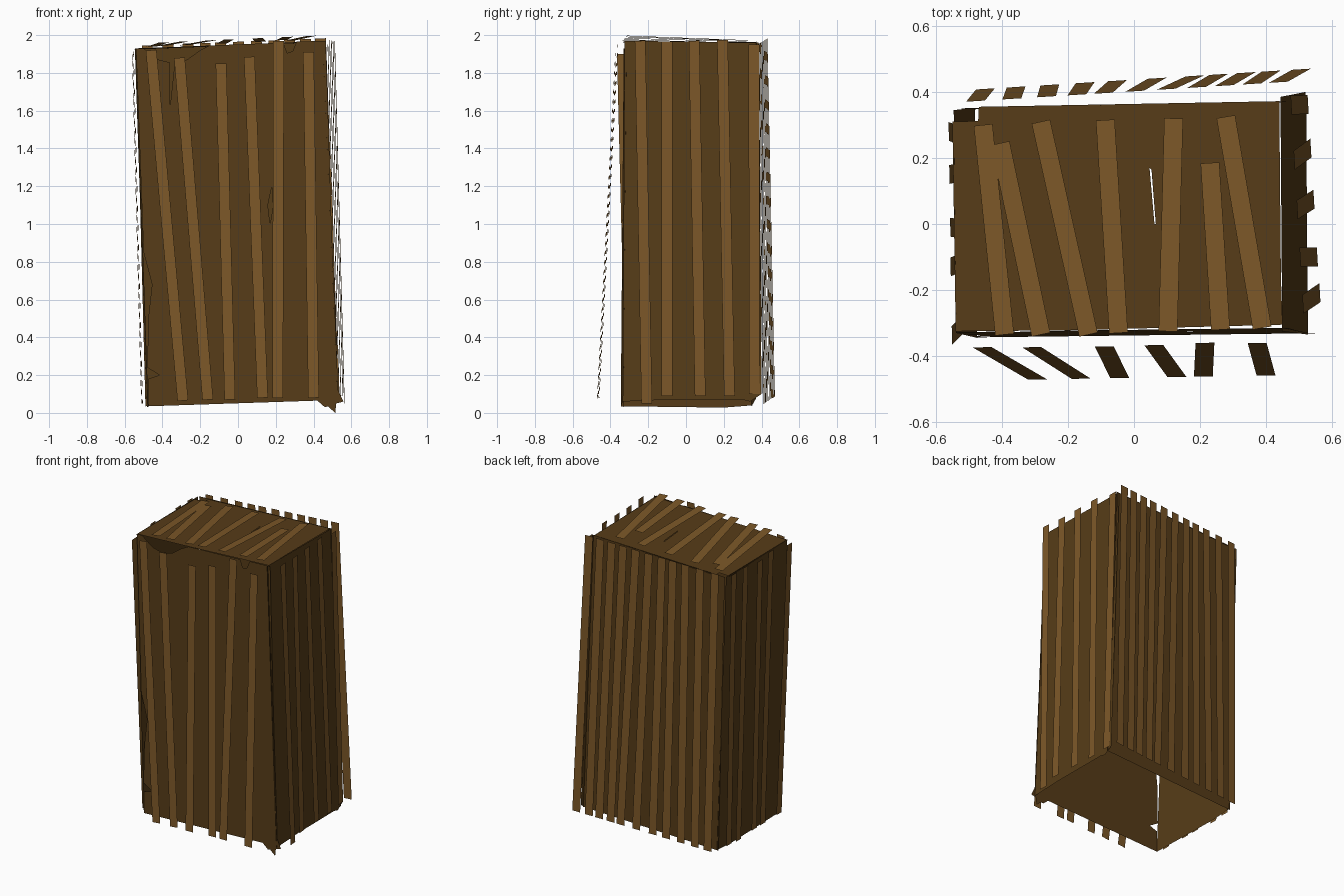
import bpy, bmesh
from mathutils import Vector


def material(name, rgb):
    m = bpy.data.materials.new(name)
    m.diffuse_color = (*rgb, 1)
    return m


PANEL = material("dark_wood", (0.094, 0.045, 0.009))
STRIP = material("light_wood", (0.2, 0.096, 0.021))

# Each side maps flat (u, v) drawing coordinates and a depth onto one face of the crate
SIDES = {
    "front": (lambda u, v, d: (u, d, v), Vector((0, -1, 0))),
    "back": (lambda u, v, d: (u, d, v), Vector((0, 1, 0))),
    "right": (lambda u, v, d: (d, u, v), Vector((1, 0, 0))),
    "left": (lambda u, v, d: (d, u, v), Vector((-1, 0, 0))),
    "top": (lambda u, v, d: (u, v, d), Vector((0, 0, 1))),
}


def sheet(name, side, loop_sets, depth, mat):
    """Flat sheets; every set is an outline followed by any holes."""
    place, outward = SIDES[side]
    bm = bmesh.new()
    for loops in loop_sets:
        edges = []
        for loop in loops:
            vs = [bm.verts.new(place(u, v, depth(u, v))) for u, v in loop]
            edges += [bm.edges.new((vs[i - 1], vs[i])) for i in range(len(vs))]
        bmesh.ops.triangle_fill(bm, use_beauty=True, use_dissolve=False,
                                edges=edges, normal=outward)
    bm.normal_update()
    for f in bm.faces:
        if f.normal.dot(outward) < 0:
            f.normal_flip()
    me = bpy.data.meshes.new(name)
    bm.to_mesh(me)
    bm.free()
    me.materials.append(mat)
    ob = bpy.data.objects.new(name, me)
    bpy.context.collection.objects.link(ob)


def strips(side, rows, depth, width=0.057):
    """Thin boards given by the centres of their two ends."""
    sets = []
    for ua, va, ub, vb in rows:
        a, b = Vector((ua, va)), Vector((ub, vb))
        d = (b - a).normalized()
        n = Vector((-d.y, d.x)) * width / 2
        sets.append([[a + n, b + n, b - n, a - n]])
    sheet(side + "_strips", side, sets, depth, STRIP)


# Front panel with splintered edges and cracks
sheet("front_panel", "front", [[
    [(-.475, .035), (.42, .065), (.46, .03), (.475, .035), (.515, .0), (.52, .05),
     (.558, .06), (.53, .12), (.495, 1), (.465, 1.97), (.31, 1.965), (.29, 1.915),
     (.26, 1.905), (.24, 1.96), (-.15, 1.945), (-.2, 1.92), (-.27, 1.87), (-.335, 1.855),
     (-.36, 1.62), (-.36, 1.855), (-.42, 1.87), (-.5, 1.93), (-.54, 1.93), (-.5, .85),
     (-.455, .68), (-.475, .5), (-.48, .24), (-.415, .2), (-.475, .18)],
    [(.18, 1.2), (.158, 1.1), (.17, 1.0), (.185, 1.09)]]],
    lambda x, z: -.338 + .012 * x + .009 * z, PANEL)

# Back, right and left panels
sheet("back_panel", "back", [[
    [(-.49, .035), (.525, .075), (.455, 1.965), (-.54, 1.93)]]],
    lambda x, z: .358 + .022 * x + .002 * z, PANEL)
sheet("right_panel", "right", [[
    [(-.335, .06), (-.1, .07), (.3, .07), (.34, .06), (.4, .1), (.385, 1.96), (-.325, 1.97)]]],
    lambda y, z: .527 - .041 * z - .008 * y, PANEL)
sheet("left_panel", "left", [[
    [(-.345, .035), (.2, .028), (.352, .04), (.345, 1.93), (-.33, 1.93)]]],
    lambda y, z: -.477 - .034 * z - .01 * y, PANEL)

# Top panel with a slit; the crate is open underneath
sheet("top_panel", "top", [[
    [(-.54, -.325), (-.2, -.322), (.45, -.305), (.445, -.16), (.44, .372), (-.47, .355),
     (-.472, .312), (-.55, .31)],
    [(.047, .17), (.062, 0), (.066, .0), (.053, .165)]]],
    lambda x, y: 1.948 + .04 * x - .008 * y, PANEL)

# Boards leaning away from each panel
strips("front", [
    (-.46, 1.92, -.292, .065), (-.31, 1.88, -.16, .07), (-.09, 1.85, -.043, .07),
    (.06, 1.885, .13, .08), (.215, 1.97, .21, .08), (.373, 1.91, .4, .08)],
    lambda x, z: -.366 + .016 * x - .1 * (1.92 - z) / 1.85)

back_top = (-.48, -.37, -.265, -.173, -.093, .002, .097, .19, .273, .357, .437)
back_low = (-.45, -.357, -.255, -.148, -.05, .07, .185, .257, .34, .415, .507)
strips("back", [(t, 1.965 + .04 * t, b, .065 + .04 * b) for t, b in zip(back_top, back_low)],
       lambda x, z: .402 + .063 * x + .0185 * (1.97 - z))

strips("right", [
    (-.243, 1.97, -.208, .05), (-.1, 1.965, -.1, .09), (.043, 1.97, .075, .09),
    (.193, 1.975, .23, .09), (.36, 1.95, .362, .1)],
    lambda y, z: .552 - .06 * y - .028 * z)

strips("left", [
    (-.337, 1.9, -.29, .05), (-.13, 1.93, -.11, .05), (-.01, 1.91, -.015, .05),
    (.15, 1.93, .16, .04), (.28, 1.93, .265, .05)],
    lambda y, z: -.507 - .026 * z - .014 * y)

strips("top", [
    (-.457, .3, -.392, -.335), (-.405, .245, -.282, -.335), (-.282, .31, -.138, -.335),
    (-.087, .315, -.047, -.33), (.12, .32, .103, -.325), (.23, .185, .262, -.32),
    (.278, .325, .388, -.315)],
    lambda x, y: 1.969 + .045 * x - .03 * y)
